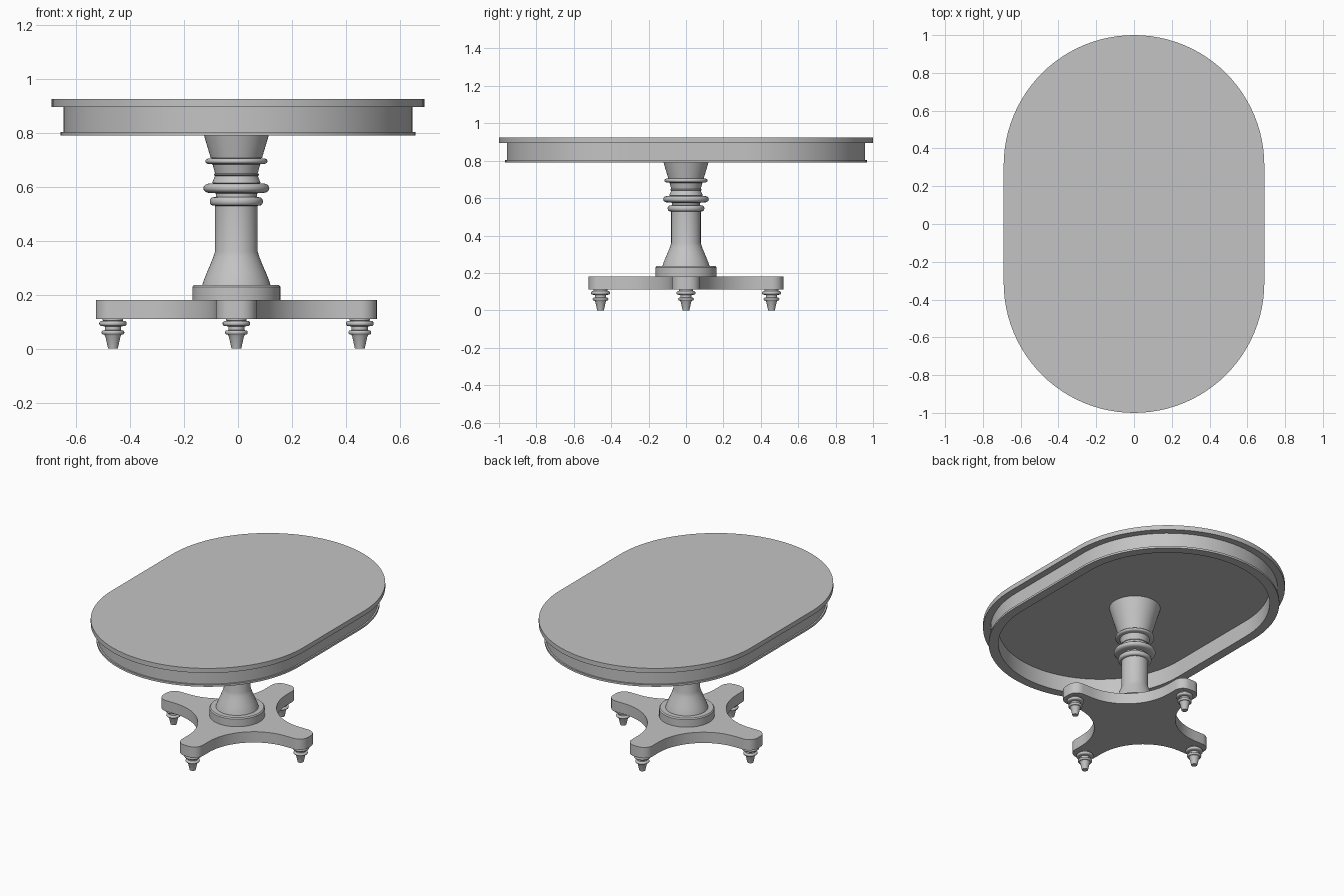
import bpy, bmesh
from math import sin, cos, pi, radians

if "Cube" in bpy.data.objects:
    bpy.data.objects.remove(bpy.data.objects["Cube"])

# One plain grey for the whole table
grey = bpy.data.materials.new("plain grey")
grey.use_nodes = True
colour = (0.55, 0.55, 0.55, 1)
grey.diffuse_color = colour
grey.node_tree.nodes["Principled BSDF"].inputs["Base Color"].default_value = colour

CX = -0.006  # the pedestal sits slightly off centre


def arc(cx, cy, r, start, end, n):
    steps = [radians(start + (end - start) * i / n) for i in range(n + 1)]
    return [(cx + r * cos(a), cy + r * sin(a)) for a in steps]


def stadium(r, half, n):
    """Circle of radius r, split and stretched along y by half."""
    if half == 0:
        return arc(0, 0, r, 0, 360, n)[:-1]
    return arc(0, half, r, 0, 180, n // 2) + arc(0, -half, r, 180, 360, n // 2)


def loft(name, sections, closed=False, loc=(0, 0, 0)):
    """Skin a list of (outline, z) rings; cap the ends unless closed."""
    bm = bmesh.new()
    rings = [[bm.verts.new((x, y, z)) for x, y in pts] for pts, z in sections]
    pairs = list(zip(rings, rings[1:]))
    if closed:
        pairs.append((rings[-1], rings[0]))
    else:
        bm.faces.new(rings[0])
        bm.faces.new(rings[-1])
    for a, b in pairs:
        for i in range(len(a)):
            j = (i + 1) % len(a)
            bm.faces.new((a[i], a[j], b[j], b[i]))
    bmesh.ops.recalc_face_normals(bm, faces=bm.faces)
    mesh = bpy.data.meshes.new(name)
    bm.to_mesh(mesh)
    bm.free()
    mesh.materials.append(grey)
    obj = bpy.data.objects.new(name, mesh)
    bpy.context.collection.objects.link(obj)
    obj.location = loc
    bpy.ops.object.select_all(action='DESELECT')
    obj.select_set(True)
    bpy.context.view_layer.objects.active = obj
    bpy.ops.object.shade_smooth_by_angle(angle=radians(32))
    return obj


def turned(name, profile, half=0, n=48, closed=False, loc=(0, 0, 0)):
    return loft(name, [(stadium(r, half, n), z) for r, z in profile], closed, loc)


def bead(r, bulge, z, h):
    """Rounded ring on a turned profile, from bottom to top."""
    return [(r + bulge * max(0, cos(radians(t))) ** 0.6, z + h * sin(radians(t)))
            for t in range(-90, 91, 18)]


# Oval top, and the hollow apron with its bottom lip
STRAIGHT = 0.31
turned("table_top", [(0.69, 0.895), (0.69, 0.925)], STRAIGHT, 96)
turned("apron", [(0.60, 0.896), (0.60, 0.79), (0.657, 0.79), (0.657, 0.803),
                 (0.647, 0.803), (0.647, 0.896)], STRAIGHT, 96, closed=True)

# Turned pedestal column
column = [(0.126, 0.235), (0.122, 0.25), (0.11, 0.28), (0.097, 0.31), (0.085, 0.34),
          (0.079, 0.36), (0.079, 0.525)]
column += bead(0.079, 0.019, 0.545, 0.016)
column += [(0.076, 0.562), (0.076, 0.575)]
column += bead(0.085, 0.037, 0.594, 0.018)
column += [(0.09, 0.613), (0.079, 0.64), (0.083, 0.642), (0.083, 0.647), (0.079, 0.649),
           (0.088, 0.682)]
column += bead(0.09, 0.025, 0.694, 0.011)
column += [(0.095, 0.706), (0.12, 0.79), (0.151, 0.896)]
turned("pedestal_column", column, loc=(CX, 0, 0))
turned("pedestal_collar", [(0.163, 0.175), (0.163, 0.229), (0.157, 0.236)], loc=(CX, 0, 0))

# Four-armed base plate: rounded arm ends joined by concave curves
quarter = arc(0.46, 0.015, 0.06, 0, 90, 8) + arc(0.4, 0.4, 0.325, 270, 180, 20) \
    + arc(0.015, 0.46, 0.06, 0, 90, 8)
outline = []
for k in range(4):
    outline += quarter
    quarter = [(-y, x) for x, y in quarter]
loft("base_plate", [(outline, 0.11), (outline, 0.18)], loc=(CX, 0, 0))

# Turned feet under the arm ends
foot = [(0.018, 0), (0.028, 0.045), (0.032, 0.052)]
foot += bead(0.032, 0.01, 0.06, 0.008)
foot += [(0.03, 0.069), (0.03, 0.082)]
foot += bead(0.036, 0.015, 0.093, 0.01)
foot += [(0.038, 0.104), (0.038, 0.112)]
for k, side in enumerate(("left", "back", "right", "front")):
    a = k * pi / 2
    turned(side + "_foot", foot, n=24, loc=(CX + 0.457 * cos(a), 0.457 * sin(a), 0))
